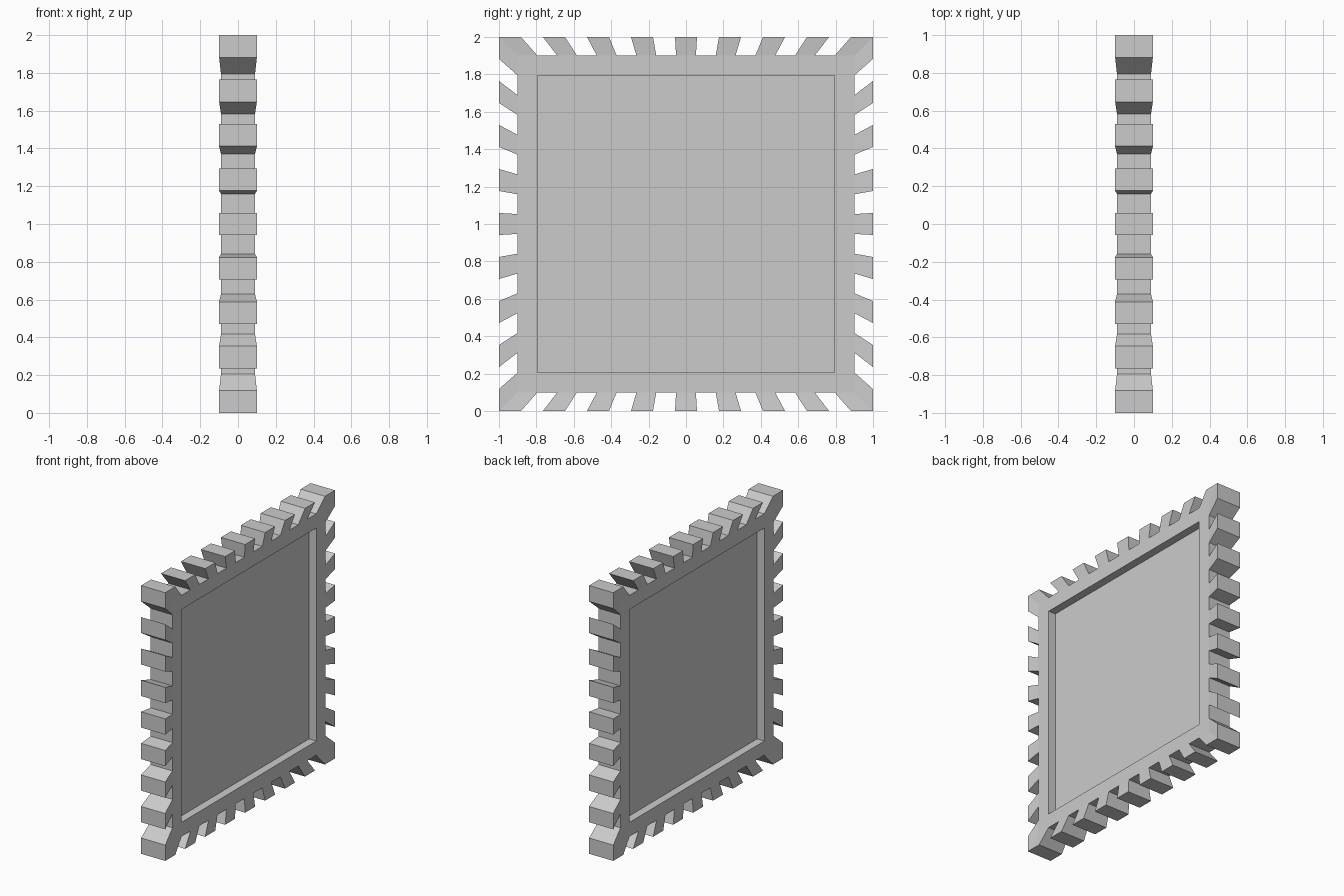
import bpy, bmesh, math
from mathutils import Matrix, Vector

if "Cube" in bpy.data.objects:
    bpy.data.objects.remove(bpy.data.objects["Cube"])

N = 17                      # cells along each side, alternating tooth and gap
S = 0.9                     # the core is the outer block scaled by this
T = 0.1                     # outer half thickness
R = S * (1 - 2 / N)         # half size of the recessed panel
FLOOR = 0.03                # half thickness of the recessed panel

mat = bpy.data.materials.new("plain grey")
mat.diffuse_color = (0.6, 0.6, 0.6, 1)
mat.use_nodes = True
mat.node_tree.nodes["Principled BSDF"].inputs["Base Color"].default_value = mat.diffuse_color

bm = bmesh.new()


def face(*pts):
    bm.faces.new([bm.verts.new(p) for p in pts])


# One side (top edge), repeated by quarter turns about x
for turn in range(4):
    rot = Matrix.Rotation(turn * math.pi / 2, 3, 'X')

    def quad(*pts):
        face(*[rot @ Vector(p) for p in pts])

    for k in range(N):
        a, b = -1 + 2 * k / N, -1 + 2 * (k + 1) / N
        ia, ib, it = a * S, b * S, T * S
        if k % 2:           # gap: floor of the notch
            quad((-it, ia, S), (it, ia, S), (it, ib, S), (-it, ib, S))
            continue
        # tooth: outer face, two broad faces, and flanks (none on the corner mitres)
        quad((-T, a, 1), (T, a, 1), (T, b, 1), (-T, b, 1))
        for s in (-1, 1):
            quad((s * T, a, 1), (s * T, b, 1), (s * it, ib, S), (s * it, ia, S))
        for c, skip in ((a, k == 0), (b, k == N - 1)):
            if not skip:
                quad((-T, c, 1), (T, c, 1), (T * S, c * S, S), (-T * S, c * S, S))

    # frame face, recess wall on both broad sides
    for s in (-1, 1):
        x, f = s * T * S, s * FLOOR
        rim = [(x, S * (-1 + 2 * k / N), S) for k in range(N + 1)]
        quad(*rim, (x, R, R), (x, -R, R))
        quad((x, -R, R), (x, R, R), (f, R, R), (f, -R, R))

# recessed panels
for s in (-1, 1):
    f = s * FLOOR
    face((f, -R, -R), (f, R, -R), (f, R, R), (f, -R, R))

bmesh.ops.remove_doubles(bm, verts=bm.verts[:], dist=1e-4)
bmesh.ops.recalc_face_normals(bm, faces=bm.faces[:])
bmesh.ops.translate(bm, verts=bm.verts[:], vec=(0, 0, 1))

mesh = bpy.data.meshes.new("toothed_panel")
bm.to_mesh(mesh)
bm.free()
mesh.materials.append(mat)
obj = bpy.data.objects.new("toothed_panel", mesh)
bpy.context.collection.objects.link(obj)
